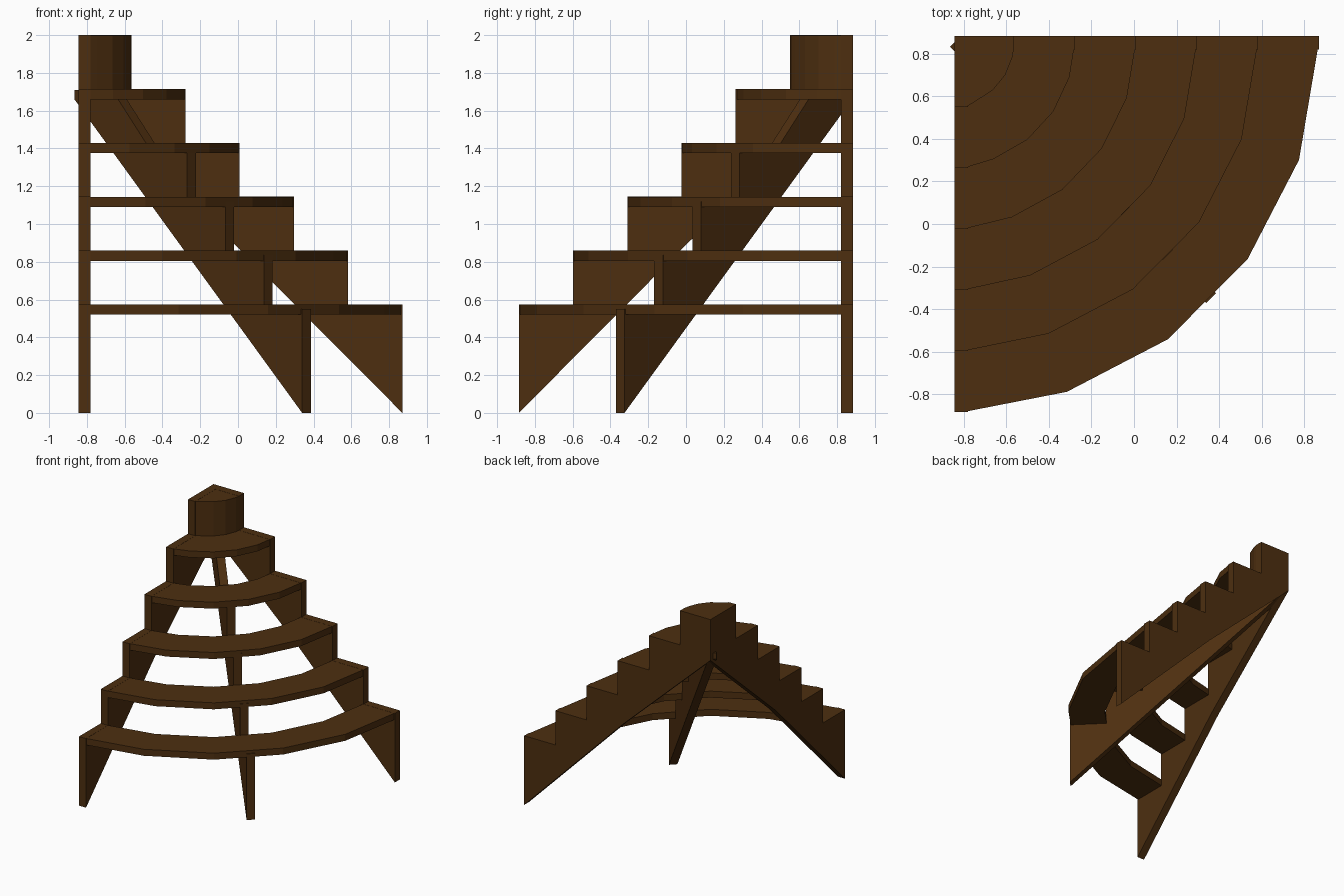
import bpy, bmesh, math
from mathutils import Vector

if "Cube" in bpy.data.objects:
    bpy.data.objects.remove(bpy.data.objects["Cube"])

wood = bpy.data.materials.new("dark_brown_wood")
wood.diffuse_color = (0.075, 0.028, 0.005, 1)
wood.use_nodes = True
wood.node_tree.nodes["Principled BSDF"].inputs["Base Color"].default_value = wood.diffuse_color

CX, CY = -0.845, 0.885      # inner corner of the two walls
WALL = 0.065                # board thickness
RUN, RISE = 0.287, 0.285    # step depth and height
R0, SQUASH = 1.77, 0.055    # lowest step radius, slightly shorter along x
TREAD = 0.055


def prism(name, points, offset):
    """Extrude a flat outline by an offset vector."""
    bm = bmesh.new()
    face = bm.faces.new([bm.verts.new(p) for p in points])
    new = bmesh.ops.extrude_face_region(bm, geom=[face])["geom"]
    bmesh.ops.translate(bm, vec=Vector(offset),
                        verts=[v for v in new if isinstance(v, bmesh.types.BMVert)])
    bmesh.ops.recalc_face_normals(bm, faces=bm.faces)
    mesh = bpy.data.meshes.new(name)
    bm.to_mesh(mesh)
    bm.free()
    mesh.materials.append(wood)
    obj = bpy.data.objects.new(name, mesh)
    bpy.context.collection.objects.link(obj)
    return obj


def arc(radius):
    """Five-sided quarter arc that ends inside both wall boards."""
    pts = []
    for k in range(6):
        a = math.radians(17.55 * k)
        r = radius - SQUASH * k / 5
        x, y = r * math.sin(a), -r * math.cos(a)
        if k == 0:
            x = WALL - 0.01
        if k == 5:
            y = -WALL + 0.01
        pts.append((CX + x, CY + y))
    return pts


# curved treads
for i in range(5):
    top = 0.575 + RISE * i
    outer = arc(R0 - RUN * i - 0.003)
    inner = arc(R0 - RUN * (i + 1) - 0.003)
    ring = outer + inner[::-1]
    prism(f"tread_{i + 1}", [(x, y, top - TREAD) for x, y in ring], (0, 0, TREAD - 0.001))

# solid block at the top
block = arc(R0 - 5 * RUN) + [(CX + 0.01, CY - 0.01)]
prism("top_block", [(x, y, 1.66) for x, y in block], (0, 0, 0.339))


def wall_profile(reach):
    """Stepped upper edge with a sloping lower edge, as (distance, height)."""
    pts = [(reach, 0)]
    for i in range(6):
        r, z = reach - RUN * i, 0.575 + RISE * i
        pts += [(r, z), (max(r - RUN, 0) if i < 5 else 0, z)]
    return pts + [(0, 1.66), (reach - 0.905, 0.91)]


# two side walls meeting at the corner
prism("left_wall", [(CX, CY - r, z) for r, z in wall_profile(R0)], (WALL, 0, 0))
prism("back_wall", [(CX + r, CY, z) for r, z in wall_profile(R0 - SQUASH)], (0, -WALL, 0))

# middle support running diagonally out of the corner
profile = [(1.705, 0)]
for i in range(4):
    r, z = 1.705 - RUN * i, 0.55 + RISE * i
    profile += [(r, z), (r - RUN, z)]
profile += [(0.30, 1.69), (0, 1.71), (0, 1.66)]
s = math.sqrt(0.5)
h = WALL / 2 * s
prism("middle_support",
      [(-0.843 + r * s - h, 0.857 - r * s - h, z) for r, z in profile],
      (2 * h, 2 * h, 0))
